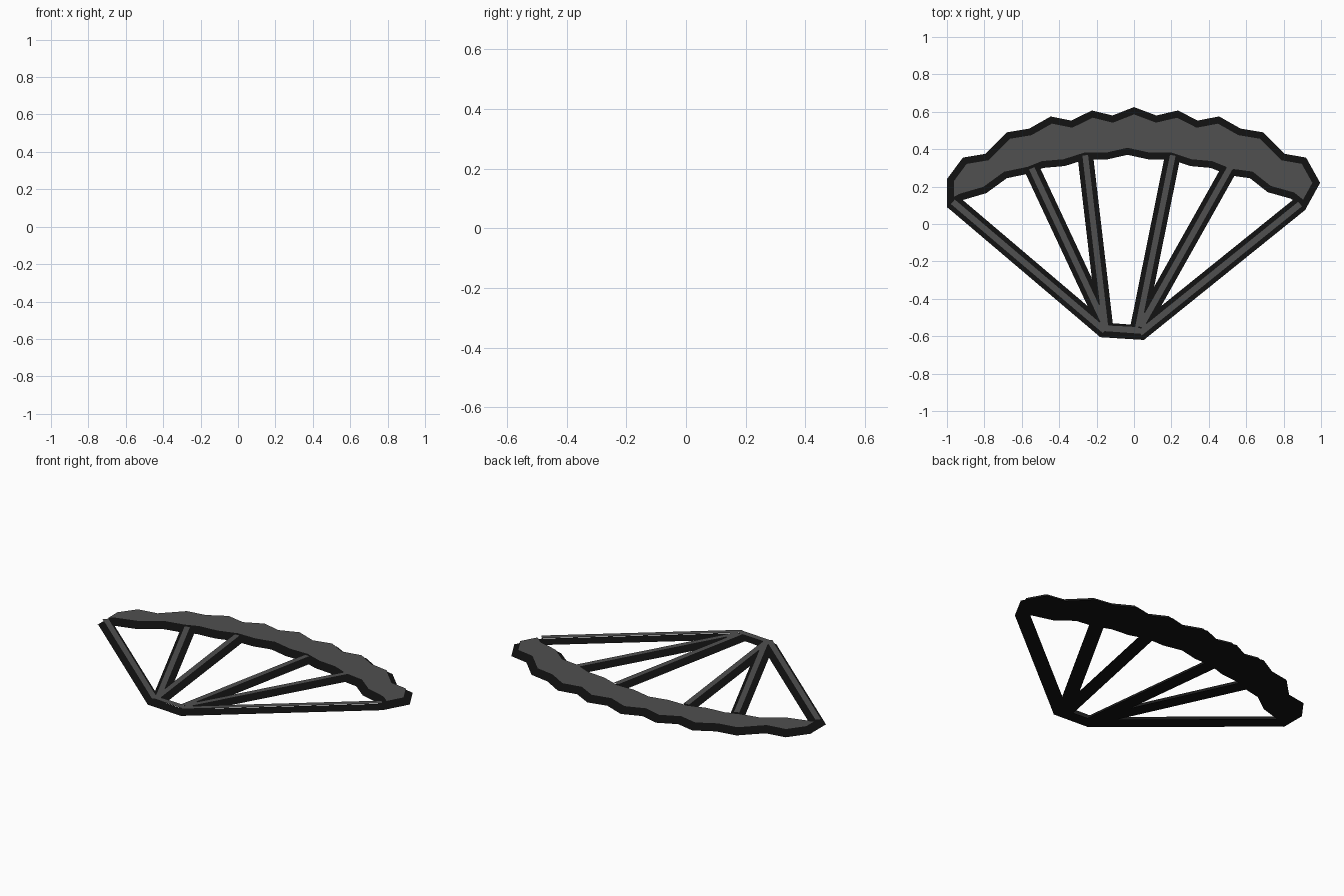
import bpy, bmesh
from mathutils import Vector

if "Cube" in bpy.data.objects:
    bpy.data.objects.remove(bpy.data.objects["Cube"])

GAP = 0.03  # height of the grey face layer above the black backing


def material(name, value):
    m = bpy.data.materials.new(name)
    m.diffuse_color = (value, value, value, 1)
    m.use_nodes = True
    m.node_tree.nodes["Principled BSDF"].inputs["Base Color"].default_value = m.diffuse_color
    return m


black = material("black", 0.006)
grey = material("dark_grey", 0.08)


def inset(points, d):
    """Mitred inward offset of a counter-clockwise outline."""
    pts = [Vector(p) for p in points]
    result = []
    for i, p in enumerate(pts):
        a = (p - pts[i - 1]).normalized()
        b = (pts[(i + 1) % len(pts)] - p).normalized()
        na, nb = Vector((-a.y, a.x)), Vector((-b.y, b.x))
        result.append(p + (na + nb) * (d / max(0.4, 1 + na.dot(nb))))
    return result


def sheet(name, outlines, z, mat):
    bm = bmesh.new()
    for outline in outlines:
        bm.faces.new([bm.verts.new((p[0], p[1], z)) for p in outline])
    bmesh.ops.triangulate(bm, faces=bm.faces[:])
    mesh = bpy.data.meshes.new(name)
    bm.to_mesh(mesh)
    bm.free()
    mesh.materials.append(mat)
    ob = bpy.data.objects.new(name, mesh)
    bpy.context.collection.objects.link(ob)
    return ob


def strip(a, b, width):
    a, b = Vector(a), Vector(b)
    d = (b - a).normalized()
    n = Vector((-d.y, d.x)) * width / 2
    return [a - n, b - n, b + n, a + n]


# Pleated leaf: zigzag outer and inner edges, left to right
outer = [(-1, .24), (-.915, .355), (-.795, .375), (-.68, .49), (-.56, .51),
         (-.445, .575), (-.335, .553), (-.225, .607), (-.115, .58), (0, .625),
         (.12, .58), (.235, .607), (.34, .553), (.455, .575), (.57, .51),
         (.69, .49), (.805, .375), (.92, .355), (.995, .22), (.915, .075)]
inner = [(-1, .085), (-.92, .127), (-.79, .165), (-.68, .245), (-.56, .27),
         (-.485, .30), (-.37, .31), (-.26, .345), (-.145, .345), (-.035, .37),
         (.08, .345), (.195, .345), (.30, .31), (.41, .30), (.51, .26),
         (.62, .245), (.715, .17), (.84, .135)]
leaf = inner + outer[::-1]
sheet("leaf_backing", [leaf], 0, black)
sheet("leaf_face", [inset(leaf, .034)], GAP, grey)

# Ribs from the leaf down to the pivot
ribs = [((-.97, .12), (-.155, -.572)), ((-.548, .30), (-.15, -.55)),
        ((-.261, .37), (-.153, -.55)), ((.208, .37), (.022, -.55)),
        ((.513, .30), (.035, -.55)), ((.89, .108), (.03, -.585))]
sheet("rib_backings", [strip(a, b, .083) for a, b in ribs], 0, black)
sheet("rib_faces", [strip(a, b, .036) for a, b in ribs], GAP, grey)

# Pivot plate joining the ribs
sheet("pivot_backing", [[(-.182, -.605), (.055, -.62), (.08, -.58), (.01, -.54),
                         (-.12, -.53), (-.2, -.57)]], 0, black)
sheet("pivot_face", [[(-.165, -.575), (.045, -.59), (.045, -.56), (.015, -.548),
                      (-.14, -.54), (-.17, -.56)]], GAP, grey)
